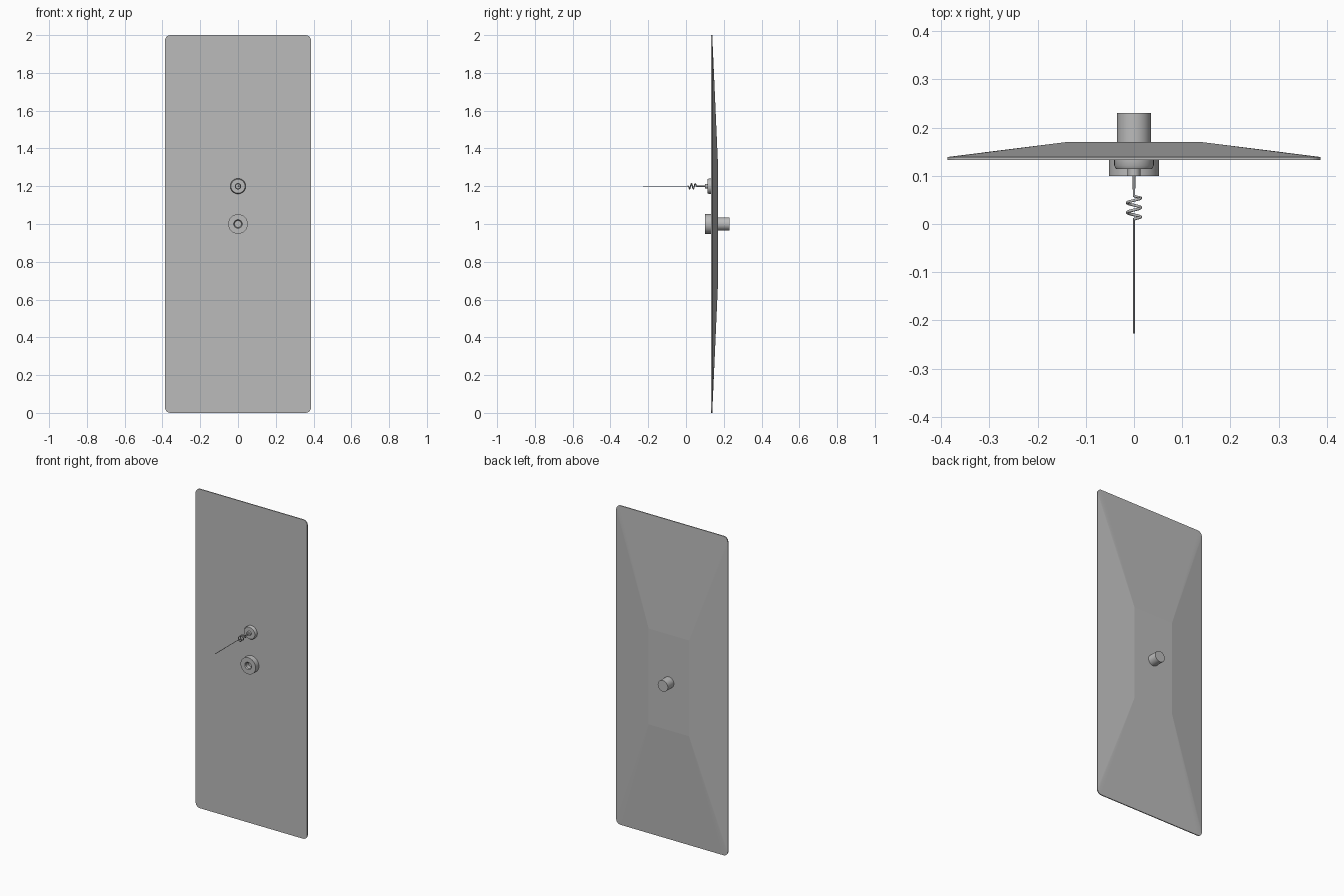
import bpy, bmesh, math
from mathutils import Vector

cube = bpy.data.objects.get("Cube")
if cube:
    bpy.data.objects.remove(cube, do_unlink=True)

grey = bpy.data.materials.new("plain grey")
grey.use_nodes = True
grey.diffuse_color = (0.5, 0.5, 0.5, 1)
grey.node_tree.nodes["Principled BSDF"].inputs["Base Color"].default_value = (0.5, 0.5, 0.5, 1)


def finish(name, bm, smooth=True):
    bmesh.ops.recalc_face_normals(bm, faces=bm.faces)
    mesh = bpy.data.meshes.new(name)
    bm.to_mesh(mesh)
    bm.free()
    mesh.materials.append(grey)
    obj = bpy.data.objects.new(name, mesh)
    bpy.context.collection.objects.link(obj)
    if smooth:
        bpy.ops.object.select_all(action='DESELECT')
        obj.select_set(True)
        bpy.context.view_layer.objects.active = obj
        bpy.ops.object.shade_smooth_by_angle(angle=math.radians(35))
    return obj


def bridge(bm, a, b):
    n = len(a)
    for i in range(n):
        bm.faces.new((a[i], a[(i + 1) % n], b[(i + 1) % n], b[i]))


def turned(name, z, profile, sides=32):
    """Solid of revolution about the y axis from (radius, y) pairs."""
    bm = bmesh.new()
    angles = [2 * math.pi * i / sides for i in range(sides)]
    rings = [[bm.verts.new((r * math.cos(t), y, z + r * math.sin(t))) for t in angles]
             for r, y in profile]
    for a, b in zip(rings, rings[1:]):
        bridge(bm, a, b)
    bm.faces.new(rings[0])
    bm.faces.new(rings[-1])
    return finish(name, bm)


def wire(name, points, radius):
    """Round wire along a path."""
    curve = bpy.data.curves.new(name, 'CURVE')
    curve.dimensions = '3D'
    curve.bevel_depth = radius
    curve.bevel_resolution = 2
    curve.use_fill_caps = True
    spline = curve.splines.new('POLY')
    spline.points.add(len(points) - 1)
    for p, co in zip(spline.points, points):
        p.co = (*co, 1)
    spline.use_smooth = True
    curve.materials.append(grey)
    obj = bpy.data.objects.new(name, curve)
    bpy.context.collection.objects.link(obj)


# Panel: rounded sheet with a raised, flat-topped back
HALF_W, CORNER, STEPS = 0.387, 0.03, 6
INNER_W, INNER_H = 0.14, 0.3
outline, plateau = [], []
for quarter, (sx, sz) in enumerate([(1, 1), (-1, 1), (-1, -1), (1, -1)]):
    plateau.append((sx * INNER_W, 1 + sz * INNER_H))
    for i in range(STEPS + 1):
        t = (quarter + i / STEPS) * math.pi / 2
        outline.append((sx * (HALF_W - CORNER) + CORNER * math.cos(t),
                        1 + sz * (1 - CORNER) + CORNER * math.sin(t)))
bm = bmesh.new()
front = [bm.verts.new((x, 0.133, z)) for x, z in outline]
rim = [bm.verts.new((x, 0.139, z)) for x, z in outline]
top = [bm.verts.new((x, 0.17, z)) for x, z in plateau]
bm.faces.new(front)
bm.faces.new(top)
bridge(bm, front, rim)
count = STEPS + 1
for q in range(4):
    corner = rim[q * count:(q + 1) * count]
    for a, b in zip(corner, corner[1:]):
        bm.faces.new((a, b, top[q]))
    bm.faces.new((corner[-1], rim[(q + 1) * count % len(rim)], top[(q + 1) % 4], top[q]))
finish("panel", bm, smooth=False)

# Socket on the front, with a recessed hole, and its barrel on the back
turned("socket_collar", 1.0, [(0.052, 0.135), (0.052, 0.1), (0.023, 0.1), (0.018, 0.105), (0.018, 0.13)])
turned("rear_barrel", 1.0, [(0.035, 0.15), (0.035, 0.23)])

# Stepped aerial mount
turned("aerial_mount", 1.2, [(0.041, 0.135), (0.041, 0.121), (0.037, 0.114),
                             (0.013, 0.114), (0.013, 0.1)])

# Aerial: short stem, loading coil, thin whip
TURNS, COIL_R, DIV = 2, 0.014, 24
coil = [Vector((0, 0.102, 1.2)), Vector((0, 0.058, 1.2))]
for i in range(TURNS * DIV + 1):
    t = 2 * math.pi * i / DIV
    coil.append(Vector((COIL_R * math.cos(t), 0.054 - 0.04 * i / (TURNS * DIV),
                        1.2 + COIL_R * math.sin(t))))
coil.append(Vector((0, 0.01, 1.2)))
wire("aerial_coil", coil, 0.003)
wire("aerial_whip", [(0, 0.012, 1.2), (0, -0.227, 1.2)], 0.0018)
